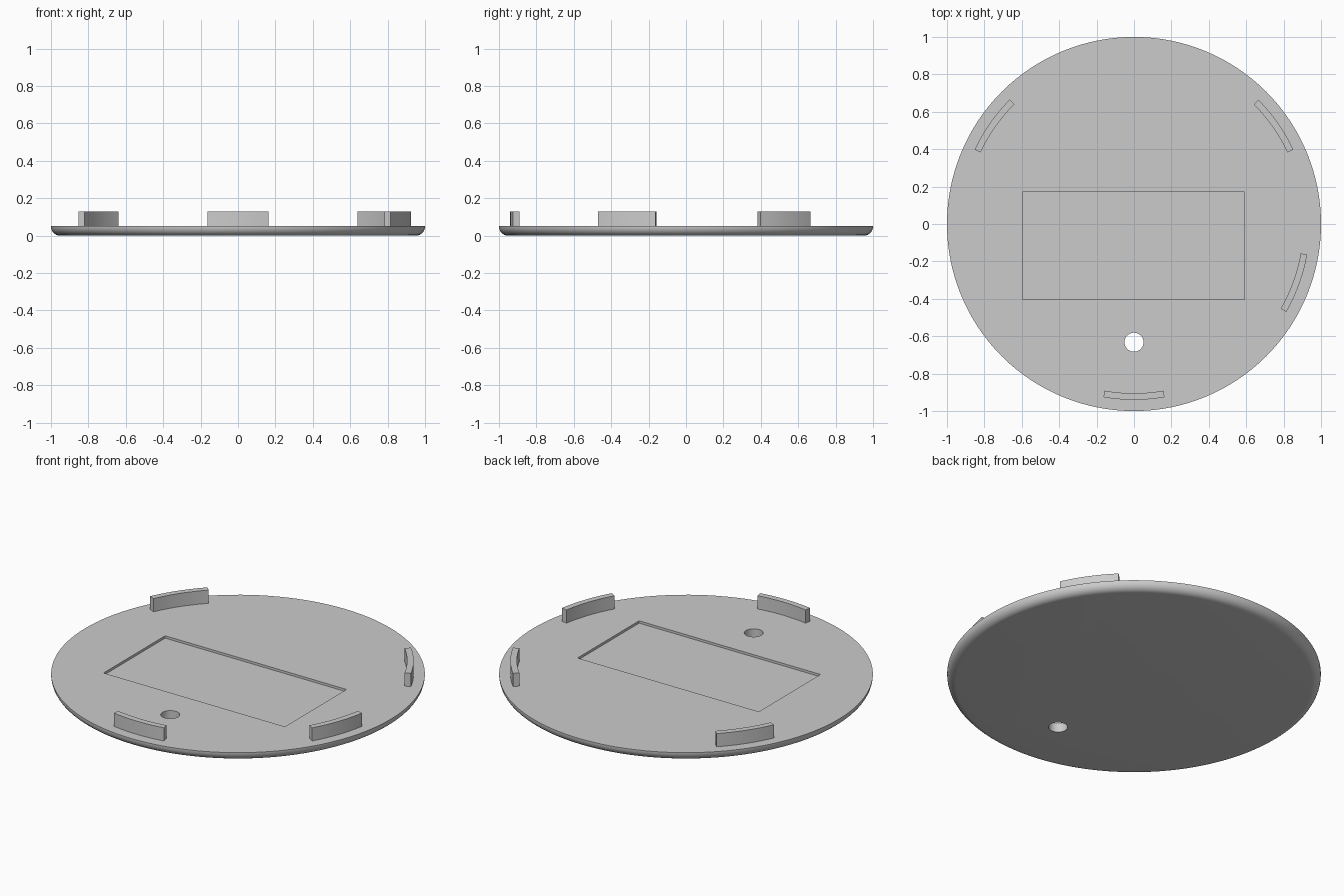
import bpy, bmesh
from math import sin, cos, pi, radians

if "Cube" in bpy.data.objects:
    bpy.data.objects.remove(bpy.data.objects["Cube"])

TOP, TAB_TOP = 0.052, 0.13

grey = bpy.data.materials.new("plain grey")
grey.use_nodes = True
color = (0.6, 0.6, 0.6, 1)
grey.diffuse_color = color
grey.node_tree.nodes["Principled BSDF"].inputs["Base Color"].default_value = color


def make_object(name, bm):
    bmesh.ops.recalc_face_normals(bm, faces=bm.faces)
    mesh = bpy.data.meshes.new(name)
    bm.to_mesh(mesh)
    bm.free()
    mesh.materials.append(grey)
    obj = bpy.data.objects.new(name, mesh)
    bpy.context.collection.objects.link(obj)
    return obj


def activate(obj):
    bpy.ops.object.select_all(action='DESELECT')
    obj.select_set(True)
    bpy.context.view_layer.objects.active = obj


def prism(name, outline, bottom, top):
    bm = bmesh.new()
    face = bm.faces.new([bm.verts.new((x, y, bottom)) for x, y in outline])
    new = bmesh.ops.extrude_face_region(bm, geom=[face])["geom"]
    verts = [v for v in new if isinstance(v, bmesh.types.BMVert)]
    bmesh.ops.translate(bm, verts=verts, vec=(0, 0, top - bottom))
    return make_object(name, bm)


def arc(radius, start, end, steps):
    angles = [start + (end - start) * i / steps for i in range(steps + 1)]
    return [(radius * cos(a), radius * sin(a)) for a in angles]


def cut(target, cutter):
    mod = target.modifiers.new("cut", 'BOOLEAN')
    mod.operation, mod.solver, mod.object = 'DIFFERENCE', 'EXACT', cutter
    activate(target)
    bpy.ops.object.modifier_apply(modifier=mod.name)
    bpy.data.objects.remove(cutter)


# Round base plate: rings stacked along a rounded lower edge
SEGMENTS, FILLET, STEPS = 128, 0.048, 8
bm = bmesh.new()
profile = [(1 - FILLET + FILLET * sin(t), FILLET - FILLET * cos(t))
           for t in (pi / 2 * i / STEPS for i in range(STEPS + 1))]
profile.append((1, TOP))
rings = [[bm.verts.new((r * cos(2 * pi * k / SEGMENTS), r * sin(2 * pi * k / SEGMENTS), z))
          for k in range(SEGMENTS)] for r, z in profile]
for low, high in zip(rings, rings[1:]):
    for k in range(SEGMENTS):
        n = (k + 1) % SEGMENTS
        bm.faces.new((low[k], low[n], high[n], high[k]))
bm.faces.new(rings[0])
bm.faces.new(rings[-1])
plate = make_object("base_plate", bm)

# Shallow rectangular recess and round through hole
recess = [(-0.595, -0.405), (0.59, -0.405), (0.59, 0.17), (-0.595, 0.17)]
cut(plate, prism("recess_cutter", recess, TOP - 0.014, TOP + 0.1))
hole = [(x, y - 0.632) for x, y in arc(0.051, 0, 2 * pi, 48)[:-1]]
cut(plate, prism("hole_cutter", hole, -0.1, TOP + 0.1))
activate(plate)
bpy.ops.object.shade_smooth_by_angle(angle=radians(30))

# Curved locating tabs around the rim
for name, centre in (("front_tab", -90), ("left_side_tab", -20),
                     ("back_left_tab", 35), ("back_right_tab", 145)):
    a, b = radians(centre - 10), radians(centre + 10)
    outline = arc(0.94, a, b, 12) + arc(0.905, b, a, 12)
    tab = prism(name, outline, TOP - 0.003, TAB_TOP)
    activate(tab)
    bpy.ops.object.shade_smooth_by_angle(angle=radians(30))
